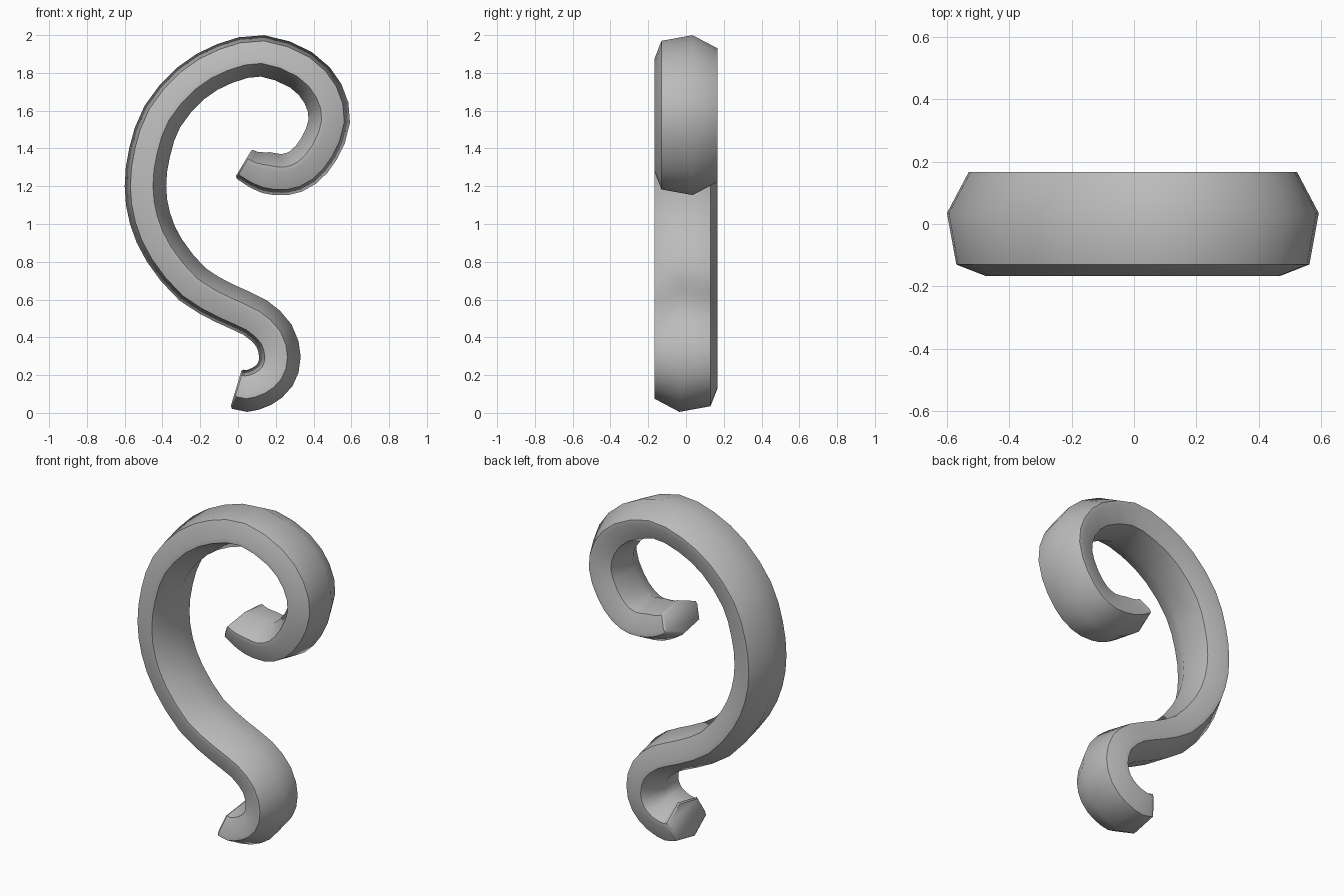
import bpy, bmesh, math
from mathutils import Vector

cube = bpy.data.objects.get("Cube")
if cube:
    bpy.data.objects.remove(cube)

steel = bpy.data.materials.new("grey metal")
steel.use_nodes = True
grey = (0.5, 0.5, 0.5, 1)
steel.diffuse_color = grey
steel.node_tree.nodes["Principled BSDF"].inputs["Base Color"].default_value = grey

# Centre line in the x-z plane, from the small lower hook to the big upper one
path = [(-.01, .13), (.04, .115), (.125, .14), (.195, .2), (.222, .295),
        (.19, .41), (.09, .505), (-.06, .575), (-.24, .68), (-.39, .86),
        (-.466, 1.03), (-.49, 1.2), (-.468, 1.38), (-.4, 1.57), (-.25, 1.745),
        (-.07, 1.85), (.13, 1.89), (.335, 1.815), (.45, 1.69), (.483, 1.545),
        (.43, 1.4), (.345, 1.3), (.25, 1.262), (.15, 1.272), (.075, 1.295),
        (.03, 1.322)]
end_scale = {0: .96, len(path) - 2: .85, len(path) - 1: .78}

# Half of the skewed hexagonal bar section as (y, outward); the rest is its point mirror
half = [(.035, .11), (-.13, .08), (-.167, -.015), (-.167, -.04)]
section = half + [(-y, -o) for y, o in half]


def spline(p, i, t):
    """Point and tangent on a smooth curve through p."""
    b, c = p[i], p[i + 1]
    a = p[i - 1] if i else b * 2 - c
    d = p[i + 2] if i + 2 < len(p) else c * 2 - b
    k1, k2, k3 = c - a, a * 2 - b * 5 + c * 4 - d, b * 3 - a - c * 3 + d
    return (b + (k1 * t + k2 * t * t + k3 * t ** 3) / 2,
            k1 + k2 * t * 2 + k3 * t * t * 3)


# Sweep the section along the centre line
steps = 2
points = [Vector(p) for p in path]
bm = bmesh.new()
rings = []
for n in range((len(points) - 1) * steps + 1):
    i = min(n // steps, len(points) - 2)
    t = n / steps - i
    centre, tangent = spline(points, i, t)
    tangent.normalize()
    out = Vector((-tangent.y, tangent.x))
    scale = end_scale.get(i, 1) * (1 - t) + end_scale.get(i + 1, 1) * t
    rings.append([bm.verts.new((centre.x + out.x * o * scale, y,
                                centre.y + out.y * o * scale))
                  for y, o in section])
for a, b in zip(rings, rings[1:]):
    for j in range(len(section)):
        k = (j + 1) % len(section)
        bm.faces.new((a[j], a[k], b[k], b[j]))

# Flat cut ends with a slight chamfer
caps = [bm.faces.new(rings[0]), bm.faces.new(rings[-1])]
bmesh.ops.recalc_face_normals(bm, faces=bm.faces[:])
bmesh.ops.bevel(bm, geom=[e for f in caps for e in f.edges], offset=.008,
                segments=1, affect='EDGES')

mesh = bpy.data.meshes.new("curved_hook")
bm.to_mesh(mesh)
bm.free()
hook = bpy.data.objects.new("curved_hook", mesh)
bpy.context.collection.objects.link(hook)
mesh.materials.append(steel)
bpy.context.view_layer.objects.active = hook
hook.select_set(True)
bpy.ops.object.shade_smooth_by_angle(angle=math.radians(45))
